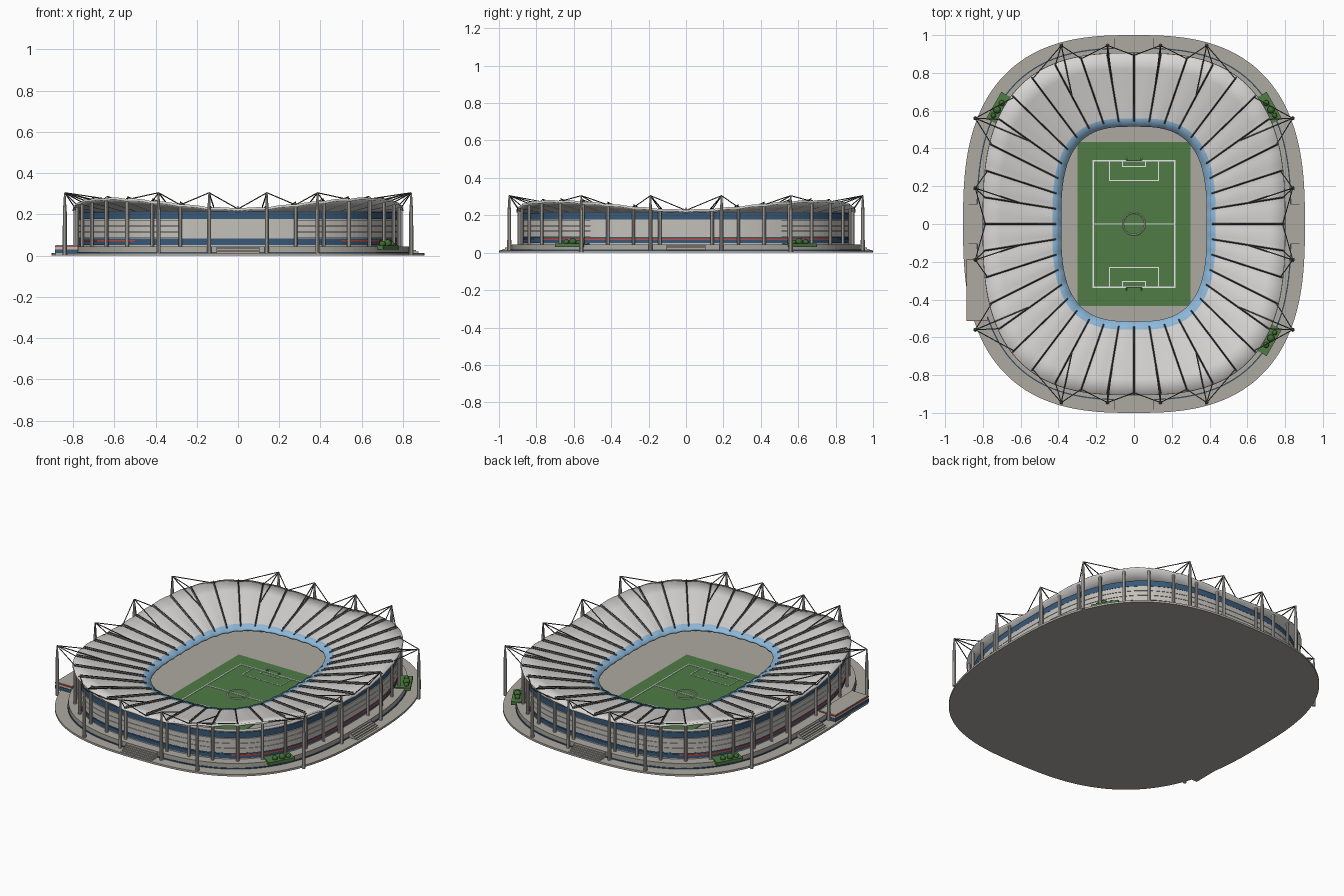
import bpy, bmesh, math
from mathutils import Vector, Matrix

cube = bpy.data.objects.get("Cube")
if cube:
    bpy.data.objects.remove(cube)


def material(name, r, g, b):
    m = bpy.data.materials.new(name)
    m.use_nodes = True
    m.diffuse_color = (r, g, b, 1)
    m.node_tree.nodes["Principled BSDF"].inputs["Base Color"].default_value = (r, g, b, 1)
    return m


concrete = material("concrete", .42, .40, .36)
panel = material("pale panel", .55, .53, .49)
navy = material("navy blue", .04, .10, .19)
sky = material("sky blue", .27, .48, .70)
red = material("red", .60, .07, .04)
white_roof = material("roof white", .68, .67, .66)
steel = material("dark steel", .10, .10, .10)
grass = material("pitch green", .08, .20, .06)
foliage = material("foliage green", .05, .15, .03)
paint = material("line white", .85, .85, .85)

RIBS = 40
SEG = 160
BASE = (.905, 1, 2.7)
ROOF_OUT = (.80, .905, 2.8)
ROOF_IN = (.385, .515, 3)


def finish(name, bm, mats, smooth=False):
    bmesh.ops.recalc_face_normals(bm, faces=bm.faces)
    mesh = bpy.data.meshes.new(name)
    bm.to_mesh(mesh)
    bm.free()
    ob = bpy.data.objects.new(name, mesh)
    bpy.context.collection.objects.link(ob)
    for m in mats:
        mesh.materials.append(m)
    if smooth:
        bpy.ops.object.select_all(action='DESELECT')
        ob.select_set(True)
        bpy.context.view_layer.objects.active = ob
        bpy.ops.object.shade_smooth_by_angle(angle=math.radians(30))
    return ob


def oval_raw(a, b, n, t):
    c, s = math.cos(t), math.sin(t)
    return Vector((math.copysign(a * abs(c) ** (2 / n), c),
                   math.copysign(b * abs(s) ** (2 / n), s), 0))


tables = {}


def oval(shape, f):
    """Point at fraction f of the length of a rounded oval."""
    if shape not in tables:
        pts = [oval_raw(*shape, math.tau * i / 1440) for i in range(1441)]
        lengths = [0]
        for p, q in zip(pts, pts[1:]):
            lengths.append(lengths[-1] + (q - p).length)
        out, j = [], 0
        for i in range(SEG):
            goal = lengths[-1] * i / SEG
            while lengths[j + 1] < goal:
                j += 1
            k = (goal - lengths[j]) / (lengths[j + 1] - lengths[j])
            out.append(pts[j].lerp(pts[j + 1], k))
        tables[shape] = out
    return tables[shape][round(f * SEG) % SEG].copy()


def ring(name, shape, z0, z1, thick, mats, rule=None):
    """Oval band with a rectangular section."""
    a, b, n = shape
    inner = (a - thick, b - thick, n)
    bm = bmesh.new()
    rows = [[bm.verts.new(oval(s, i / SEG) + Vector((0, 0, z))) for i in range(SEG)]
            for s, z in ((shape, z0), (shape, z1), (inner, z1), (inner, z0))]
    for r, row in enumerate(rows):
        nxt = rows[(r + 1) % 4]
        for i in range(SEG):
            j = (i + 1) % SEG
            f = bm.faces.new((row[i], row[j], nxt[j], nxt[i]))
            if rule:
                f.material_index = rule(f.calc_center_median())
    return finish(name, bm, mats)


def add_box(bm, x0, x1, y0, y1, z0, z1, turn=0):
    mid = Vector(((x0 + x1) / 2, (y0 + y1) / 2, (z0 + z1) / 2))
    m = Matrix.Translation(mid) @ Matrix.Rotation(turn, 4, 'Z') @ Matrix.Diagonal((x1 - x0, y1 - y0, z1 - z0, 1))
    bmesh.ops.create_cube(bm, size=1, matrix=m)


def add_bar(bm, p, q, r0, r1=None, sides=6):
    p, q = Vector(p), Vector(q)
    d = q - p
    m = Matrix.Translation((p + q) / 2) @ d.to_track_quat('Z', 'Y').to_matrix().to_4x4()
    bmesh.ops.create_cone(bm, cap_ends=True, segments=sides, radius1=r0,
                          radius2=r0 if r1 is None else r1, depth=d.length, matrix=m)


def roof_point(f, t, lift=0):
    """Roof surface from the rim (t=0) to the inner edge (t=1)."""
    p = oval(ROOF_OUT, f)
    ang = math.atan2(p.y / ROOF_OUT[1], p.x / ROOF_OUT[0])
    rim = .228 + .05 * math.sin(2 * ang) ** 2
    arch = .005 * math.sin(math.pi * ((f * RIBS) % 1))
    p = p.lerp(oval(ROOF_IN, f), t)
    p.z = rim + (.17 - rim) * t + arch + lift
    return p


# Ground slab
bm = bmesh.new()
bottom = bm.faces.new([bm.verts.new(oval(BASE, i / SEG)) for i in range(SEG)])
top = bmesh.ops.extrude_face_region(bm, geom=[bottom])["geom"]
bmesh.ops.translate(bm, vec=(0, 0, .012), verts=[v for v in top if isinstance(v, bmesh.types.BMVert)])
finish("ground_slab", bm, [concrete])

# Podium and outer wall bands
ring("podium", (.83, .93, 2.75), .012, .045, .12, [concrete])
ring("podium_trim", (.834, .934, 2.75), .012, .018, .01, [navy])
ring("wall_core", (.77, .875, 2.8), .045, .215, .03, [panel])
ring("lower_glazing", (.774, .879, 2.8), .052, .084, .01, [navy])
ring("colour_stripe", (.777, .882, 2.8), .068, .077, .01, [navy, red], lambda c: int(abs(c.x) > .5))
ring("upper_glazing", (.774, .879, 2.8), .177, .212, .01, [navy])
for k in range(3):
    ring("wall_panel_row", (.777, .882, 2.8), .086 + k * .03, .114 + k * .03, .01, [panel])

# Wall columns, leaving the four entrances open
bm = bmesh.new()
for i in range(RIBS):
    if i % (RIBS // 4):
        p = oval((.79, .895, 2.8), i / RIBS)
        add_bar(bm, (p.x, p.y, .04), (p.x, p.y, roof_point(i / RIBS, 0).z - .008), .009, sides=8)
finish("wall_columns", bm, [panel], True)

# Roof with a glazed inner border
bm = bmesh.new()
steps = (0, .22, .44, .66, .885, 1)
grid = [[bm.verts.new(roof_point(i / SEG, t)) for i in range(SEG)] for t in steps]
for r in range(len(steps) - 1):
    for i in range(SEG):
        j = (i + 1) % SEG
        f = bm.faces.new((grid[r][i], grid[r][j], grid[r + 1][j], grid[r + 1][i]))
        f.material_index = int(steps[r] > .8)
roof = finish("roof", bm, [white_roof, sky])
thick = roof.modifiers.new("thickness", 'SOLIDIFY')
thick.thickness = .012
thick.offset = -1
bpy.context.view_layer.objects.active = roof
roof.select_set(True)
bpy.ops.object.shade_smooth_by_angle(angle=math.radians(30))

# Roof trusses
bm = bmesh.new()
for i in range(RIBS):
    f = i / RIBS
    add_bar(bm, roof_point(f, .01, .003), roof_point(f, .93, .003), .004, sides=4)
    add_bar(bm, roof_point(f, .03, .014), roof_point(f, .9, .012), .0025, sides=4)
    for k in range(12):
        lifts = (.003, .013) if k % 2 else (.013, .003)
        add_bar(bm, roof_point(f, .03 + k * .07, lifts[0]), roof_point(f, .1 + k * .07, lifts[1]), .002, sides=3)
finish("roof_trusses", bm, [steel])

# Masts and stay cables
masts, cables = bmesh.new(), bmesh.new()
for sx in (-1, 1):
    for sy in (-1, 1):
        for x, y in ((.385, .945), (.14, .945), (.84, .56), (.84, .19)):
            foot = Vector((sx * x, sy * y, 0))
            tip = foot + Vector((0, 0, .305))
            add_bar(masts, foot, tip - Vector((0, 0, .08)), .011, .010, 10)
            add_bar(masts, tip - Vector((0, 0, .08)), tip, .009, .004, 10)
            near = min(range(RIBS), key=lambda i: (roof_point(i / RIBS, 0) - tip).length)
            for step in (-1, 1):
                add_bar(cables, tip, roof_point((near + step) / RIBS, .03), .0028, sides=5)
            add_bar(cables, tip, roof_point(near / RIBS, .48, .008), .0032, sides=5)
            add_bar(cables, tip, roof_point(near / RIBS, .02), .0028, sides=5)
finish("masts", masts, [panel], True)
finish("stay_cables", cables, [steel])

# Entrance stairs on all four sides
bm = bmesh.new()
for k in range(5):
    h = .042 - k * .007
    for s in (-1, 1):
        d = .995 - .05 + k * .012
        add_box(bm, -.105, .105, *sorted((s * .90, s * d)), .004, h)
        d = .84 + k * .012
        add_box(bm, *sorted((s * .80, s * d)), -.105, .105, .004, h)
finish("entrance_stairs", bm, [concrete])

# Side annex with coloured bands
for name, z0, z1, grow, mat in (("annex_base", 0, .012, 0, concrete), ("annex_blue_band", .012, .03, .003, navy),
                                ("annex_wall", .03, .041, 0, panel), ("annex_red_band", .041, .048, .003, red),
                                ("annex_roof", .048, .052, 0, concrete)):
    bm = bmesh.new()
    add_box(bm, -.885 - grow, -.775, -.51 - grow, -.19 + grow, z0, z1)
    finish(name, bm, [mat])

# Pitch and markings
bm = bmesh.new()
add_box(bm, -.30, .30, -.435, .435, .010, .015)
finish("pitch", bm, [grass])


def add_outline(bm, x0, x1, y0, y1, w=.007):
    for y in (y0, y1):
        add_box(bm, x0 - w / 2, x1 + w / 2, y - w / 2, y + w / 2, .014, .017)
    for x in (x0, x1):
        add_box(bm, x - w / 2, x + w / 2, y0, y1, .014, .017)


bm = bmesh.new()
add_outline(bm, -.215, .215, -.335, .335)
add_box(bm, -.215, .215, -.0035, .0035, .014, .017)
for s in (-1, 1):
    add_outline(bm, -.13, .13, *sorted((s * .23, s * .335)), .005)
    add_outline(bm, -.06, .06, *sorted((s * .305, s * .335)), .005)
for i in range(32):
    p, q = (Vector((.058 * math.cos(a), .058 * math.sin(a), .0155))
            for a in (math.tau * i / 32, math.tau * (i + 1) / 32))
    add_bar(bm, p, q, .0035, sides=4)
finish("pitch_markings", bm, [paint])

# Goals
bm = bmesh.new()
for s in (-1, 1):
    for x in (-.04, .04):
        add_bar(bm, (x, s * .335, .015), (x, s * .335, .035), .003)
        add_bar(bm, (x, s * .335, .035), (x, s * .355, .015), .002)
    add_bar(bm, (-.04, s * .335, .035), (.04, s * .335, .035), .003)
finish("goals", bm, [paint])

# Corner lawns with shrubs
lawns, shrubs = bmesh.new(), bmesh.new()
for sx, sy in ((1, 1), (1, -1), (-1, 1)):
    add_box(lawns, sx * .69 - .06, sx * .69 + .06, sy * .60 - .08, sy * .60 + .08, .03, .05, sx * sy * .52)
    for x, y, r in ((.70, .64, .016), (.725, .605, .02), (.745, .575, .014)):
        bmesh.ops.create_icosphere(shrubs, subdivisions=2, radius=r,
                                   matrix=Matrix.Translation((sx * x, sy * y, .047 + r * .6)))
finish("corner_lawns", lawns, [grass])
finish("shrubs", shrubs, [foliage], True)
